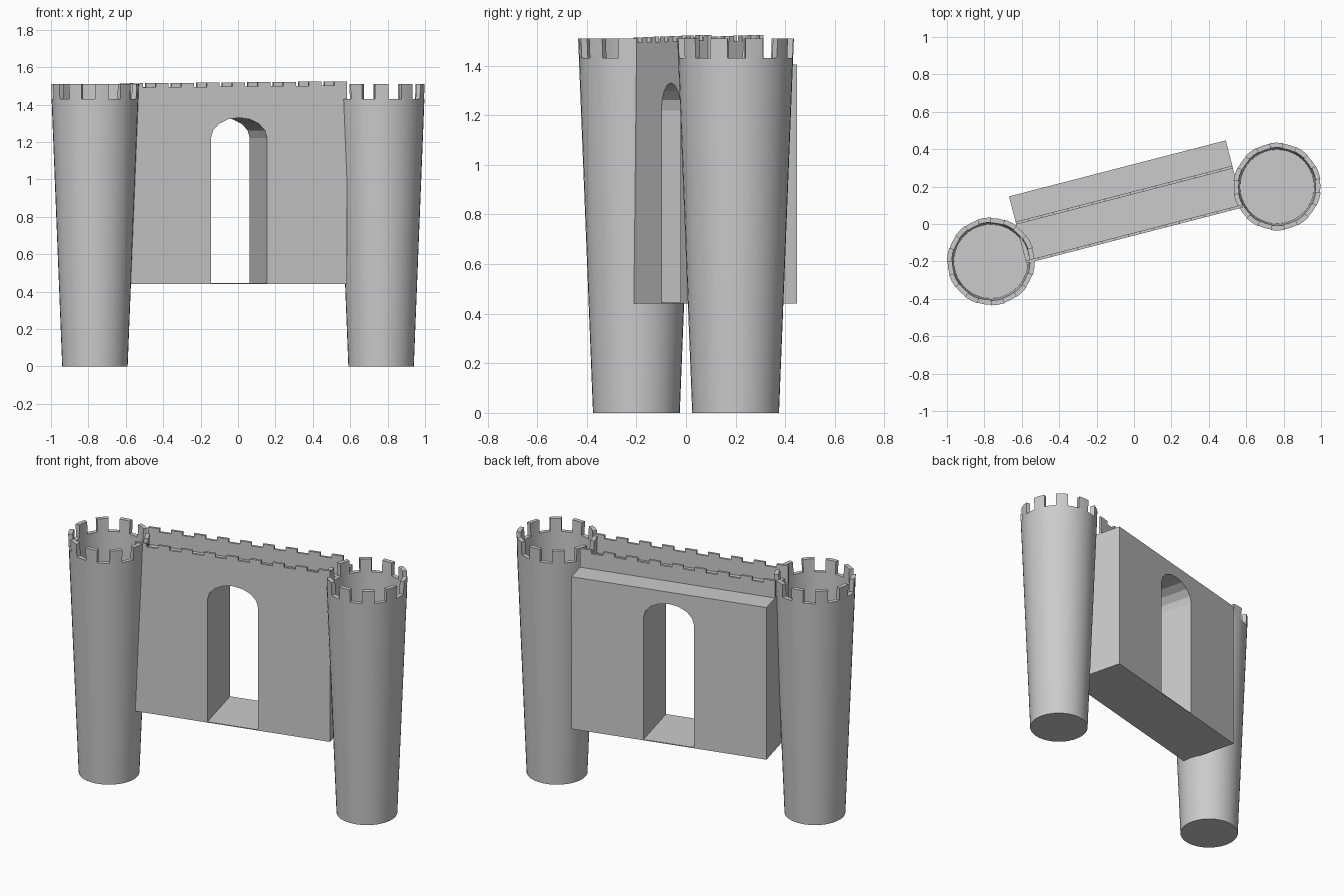
import bpy, bmesh, math
from mathutils import Matrix

if "Cube" in bpy.data.objects:
    bpy.data.objects.remove(bpy.data.objects["Cube"])

ANG = math.radians(14.5)
WALL = Matrix.Rotation(ANG, 4, 'Z')
U0, U1 = -0.61, 0.587            # wall ends along its own direction
TOP, NOTCH = 1.51, 1.43          # tower top and gap bottom


def finish(bm, name, matrix):
    bmesh.ops.recalc_face_normals(bm, faces=bm.faces)
    me = bpy.data.meshes.new(name)
    bm.to_mesh(me)
    bm.free()
    ob = bpy.data.objects.new(name, me)
    ob.matrix_world = matrix
    bpy.context.collection.objects.link(ob)
    return ob


def extrude(bm, pts, vec):
    f = bm.faces.new([bm.verts.new(p) for p in pts])
    r = bmesh.ops.extrude_face_region(bm, geom=[f])
    verts = [v for v in r['geom'] if isinstance(v, bmesh.types.BMVert)]
    bmesh.ops.translate(bm, vec=vec, verts=verts)


def outer(z):
    return 0.175 + 0.06 * z / TOP


def polar(r, a, z):
    return (r * math.cos(a), r * math.sin(a), z)


def tower(name, x, y, phase, n=40):
    bm = bmesh.new()
    # tapered shell: bottom, outer wall, rim, inner wall, sunken floor
    prof = [(outer(0), 0), (outer(NOTCH), NOTCH), (outer(NOTCH) - 0.026, NOTCH), (0.198, 1.23)]
    rings = [[bm.verts.new(polar(r, phase + 2 * math.pi * i / n, z)) for i in range(n)] for r, z in prof]
    for a, b in zip(rings, rings[1:]):
        for i in range(n):
            j = (i + 1) % n
            bm.faces.new((a[i], a[j], b[j], b[i]))
    bm.faces.new(rings[0])
    bm.faces.new(rings[-1])
    # ten merlons around the rim
    step = 2 * math.pi / n
    for k in range(10):
        a0 = phase + 4 * k * step
        cols = []
        for i in range(3):
            a = a0 + i * step
            cols.append([bm.verts.new(polar(outer(z) - d, a, z))
                         for d, z in ((0, NOTCH), (0, TOP), (0.026, TOP), (0.026, NOTCH))])
        for c, d in zip(cols, cols[1:]):
            for i in range(4):
                j = (i + 1) % 4
                bm.faces.new((c[i], c[j], d[j], d[i]))
        bm.faces.new(cols[0])
        bm.faces.new(cols[-1])
    ob = finish(bm, name, Matrix.Translation((x, y, 0)))
    bpy.ops.object.select_all(action='DESELECT')
    ob.select_set(True)
    bpy.context.view_layer.objects.active = ob
    bpy.ops.object.shade_smooth_by_angle(angle=math.radians(30))


tower("left_tower", -0.765, -0.2, math.radians(-90))
tower("right_tower", 0.765, 0.2, math.radians(-98))

# gate wall: front outline with arched opening above a thin sill
VF, VB, Z0, Z1 = -0.06, 0.31, 0.44, 1.405
bm = bmesh.new()
c, hw, spring, rise, sill = -0.01, 0.155, 1.22, 0.11, 0.445
arch = [(c - hw * math.cos(math.pi * i / 8), spring + rise * math.sin(math.pi * i / 8)) for i in range(9)]
left = [(U0, sill), (c - hw, sill)] + arch[:5] + [(c, Z1), (U0, Z1)]
right = [(c, Z1)] + arch[4:] + [(c + hw, sill), (U1, sill), (U1, Z1)]
base = [(U0, Z0), (U1, Z0), (U1, sill), (c + hw, sill), (c - hw, sill), (U0, sill)]
for outline in (left, right, base):
    extrude(bm, [(u, VF, z) for u, z in outline], (0, VB - VF, 0))
# drop the internal faces where the three pieces touch
bmesh.ops.remove_doubles(bm, verts=bm.verts, dist=1e-4)
inner = {}
for f in bm.faces:
    inner.setdefault(frozenset(f.verts), []).append(f)
double = [f for fs in inner.values() if len(fs) > 1 for f in fs]
shared = [f for f in bm.faces if all(abs(v.co.x - c) < 1e-4 for v in f.verts)]
bmesh.ops.delete(bm, geom=list(set(double + shared)), context='FACES_ONLY')
finish(bm, "gate_wall", WALL)


# thin notched parapets, rising slightly to the right
def parapet(name, v, thick=0.015, n=9):
    pitch = (U1 - U0) / (n - 0.5)
    pts = [(U0, Z1)]
    for k in range(n):
        a = U0 + k * pitch
        b = a + pitch / 2
        pts += [(a, 1.519), (b, 1.519)]
        if k < n - 1:
            pts += [(b, 1.497), (a + pitch, 1.497)]
    pts += [(U1, Z1)]
    bm = bmesh.new()
    extrude(bm, [(u, v, z + (0.009 * u if z > Z1 else 0)) for u, z in pts], (0, thick, 0))
    finish(bm, name, WALL)


parapet("front_parapet", VF)
parapet("back_parapet", 0.155)
